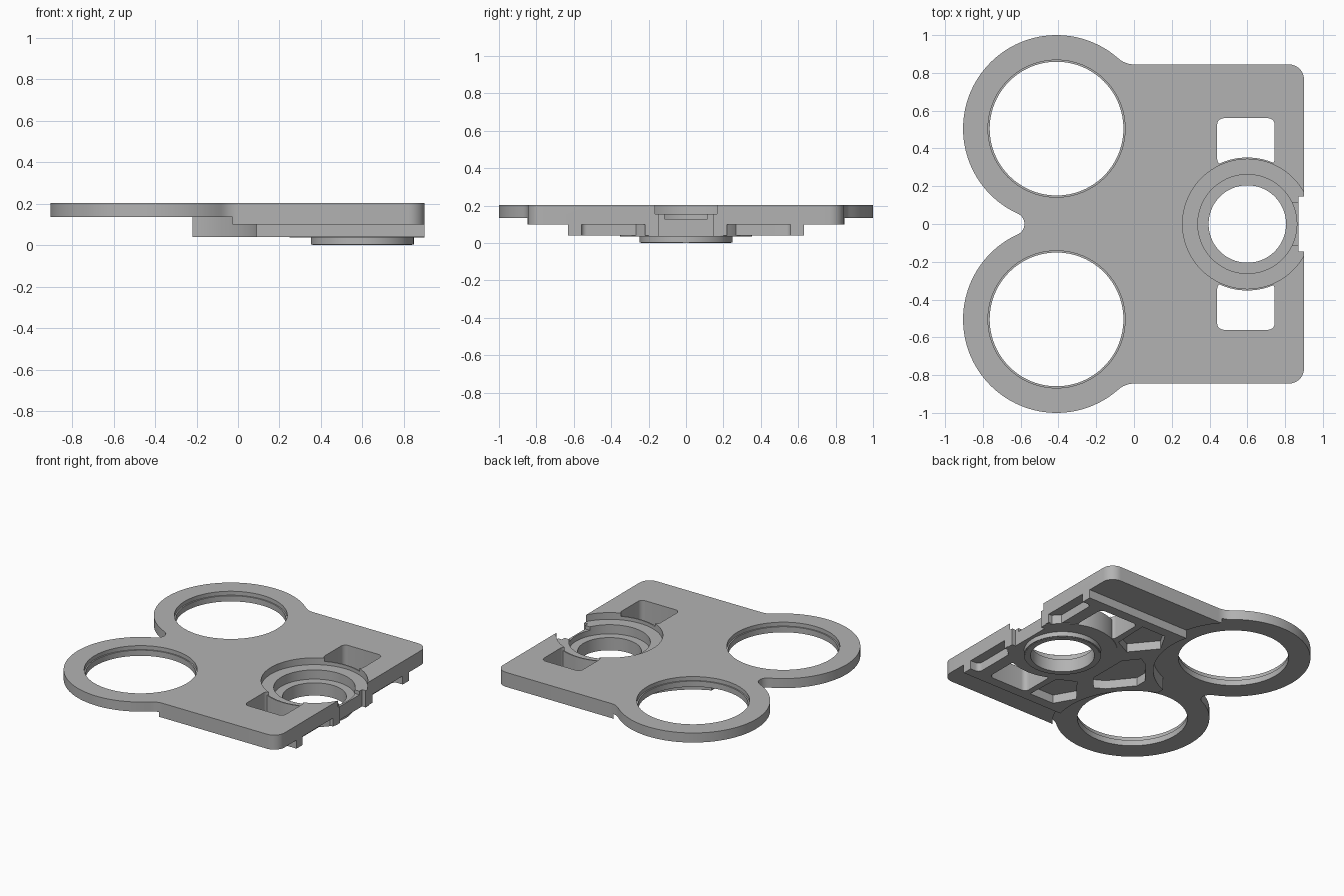
import bpy, bmesh
from math import sin, cos, radians

old = bpy.data.objects.get("Cube")
if old:
    bpy.data.objects.remove(old, do_unlink=True)

grey = bpy.data.materials.new("plain grey")
grey.use_nodes = True
grey.diffuse_color = (0.45, 0.45, 0.45, 1)
grey.node_tree.nodes["Principled BSDF"].inputs["Base Color"].default_value = (0.45, 0.45, 0.45, 1)

RING_X, RING_Y, HUB_X = -0.41, 0.505, 0.6


def arc(cx, cy, r, start, end, steps=8):
    """Points along an arc, angles in degrees."""
    angles = [radians(start + (end - start) * i / steps) for i in range(steps + 1)]
    return [(cx + r * cos(a), cy + r * sin(a)) for a in angles]


def flip(points):
    """Mirror a profile across the x axis, keeping its winding."""
    return [(x, -y) for x, y in reversed(points)]


def rounded(x0, x1, y0, y1, r):
    return (arc(x1 - r, y1 - r, r, 0, 90, 5) + arc(x0 + r, y1 - r, r, 90, 180, 5)
            + arc(x0 + r, y0 + r, r, 180, 270, 5) + arc(x1 - r, y0 + r, r, 270, 360, 5))


def box(x0, x1, y0, y1):
    return [(x0, y0), (x1, y0), (x1, y1), (x0, y1)]


def circle(cx, cy, r):
    return arc(cx, cy, r, 0, 360, 96)[:-1]


def prism(name, points, z0, z1):
    """Extrude a flat profile from z0 to z1."""
    bm = bmesh.new()
    face = bm.faces.new([bm.verts.new((x, y, z0)) for x, y in points])
    top = bmesh.ops.extrude_face_region(bm, geom=[face])
    for v in top["geom"]:
        if isinstance(v, bmesh.types.BMVert):
            v.co.z = z1
    bmesh.ops.recalc_face_normals(bm, faces=bm.faces[:])
    mesh = bpy.data.meshes.new(name)
    bm.to_mesh(mesh)
    bm.free()
    mesh.materials.append(grey)
    obj = bpy.data.objects.new(name, mesh)
    bpy.context.collection.objects.link(obj)
    return obj


def combine(target, points, z0, z1, operation="DIFFERENCE"):
    """Add or cut a prism, then discard the helper."""
    tool = prism("helper", points, z0, z1)
    tool.hide_render = True
    bpy.context.view_layer.objects.active = target
    mod = target.modifiers.new("shape", "BOOLEAN")
    mod.operation, mod.solver, mod.object = operation, "EXACT", tool
    bpy.ops.object.modifier_apply(modifier=mod.name)
    bpy.data.objects.remove(tool, do_unlink=True)


# Plate outline: corner, side fillet, ring, then the fillet between the rings
upper = (arc(0.82, 0.765, 0.08, 0, 90)
         + arc(0, 0.969, 0.124, -90, -131.5, 6)
         + arc(RING_X, RING_Y, 0.495, 48.5, 245.5, 64)[1:]
         + arc(-0.64, 0, 0.06, 65.5, 0, 8)[1:])
plate = prism("mounting_plate", upper + flip(upper)[1:], 0.10, 0.203)

# Raised block on the underside
combine(plate, box(-0.22, 0.9, -0.63, 0.63), 0.04, 0.15, "UNION")

# Thinner rings with stepped holes
combine(plate, box(-1, -0.22, -0.3, 0.3), -0.1, 0.135)
for side in (1, -1):
    y = RING_Y * side
    combine(plate, circle(RING_X, y, 0.515), -0.1, 0.135)
    combine(plate, circle(RING_X, y, 0.354), -0.1, 0.3)
    combine(plate, circle(RING_X, y, 0.363), 0.175, 0.3)

# Windows, underside pockets and end slots on both sides
pocket = [(0.40, 0.56), (0.21, 0.56), (0.13, 0.42), (0.27, 0.25), (0.39, 0.31)]
for mirror in (lambda p: p, flip):
    combine(plate, mirror(rounded(0.44, 0.745, 0.31, 0.56, 0.035)), -0.1, 0.3)
    combine(plate, mirror(pocket), -0.1, 0.10)
    combine(plate, mirror(rounded(0.83, 1.0, 0.22, 0.56, 0.03)), -0.1, 0.10)

# Central pocket between the ribs
half = [(0.22, 0.14), (0.14, 0.24), (0.07, 0.2), (-0.06, 0.04)]
combine(plate, half + flip(half), -0.1, 0.10)

# Hub boss, sleeve and stepped bore
combine(plate, circle(HUB_X, 0, 0.352), 0.036, 0.18, "UNION")
combine(plate, box(0.9, 1.1, -0.5, 0.5), -0.1, 0.3)
combine(plate, circle(HUB_X, 0, 0.248), 0.003, 0.08, "UNION")
combine(plate, circle(HUB_X, 0, 0.24), 0.0, 0.07, "UNION")
combine(plate, circle(HUB_X, 0, 0.343), 0.155, 0.3)
combine(plate, circle(HUB_X, 0, 0.262), 0.09, 0.3)
combine(plate, circle(HUB_X, 0, 0.205), -0.1, 0.3)

# Open notch and shallow channel at the end of the hub
combine(plate, box(0.872, 1.0, -0.145, 0.145), -0.1, 0.3)
combine(plate, box(0.8, 1.0, -0.115, 0.115), 0.13, 0.3)

bpy.ops.object.select_all(action="DESELECT")
plate.select_set(True)
bpy.context.view_layer.objects.active = plate
bpy.ops.object.shade_smooth_by_angle(angle=radians(30))
